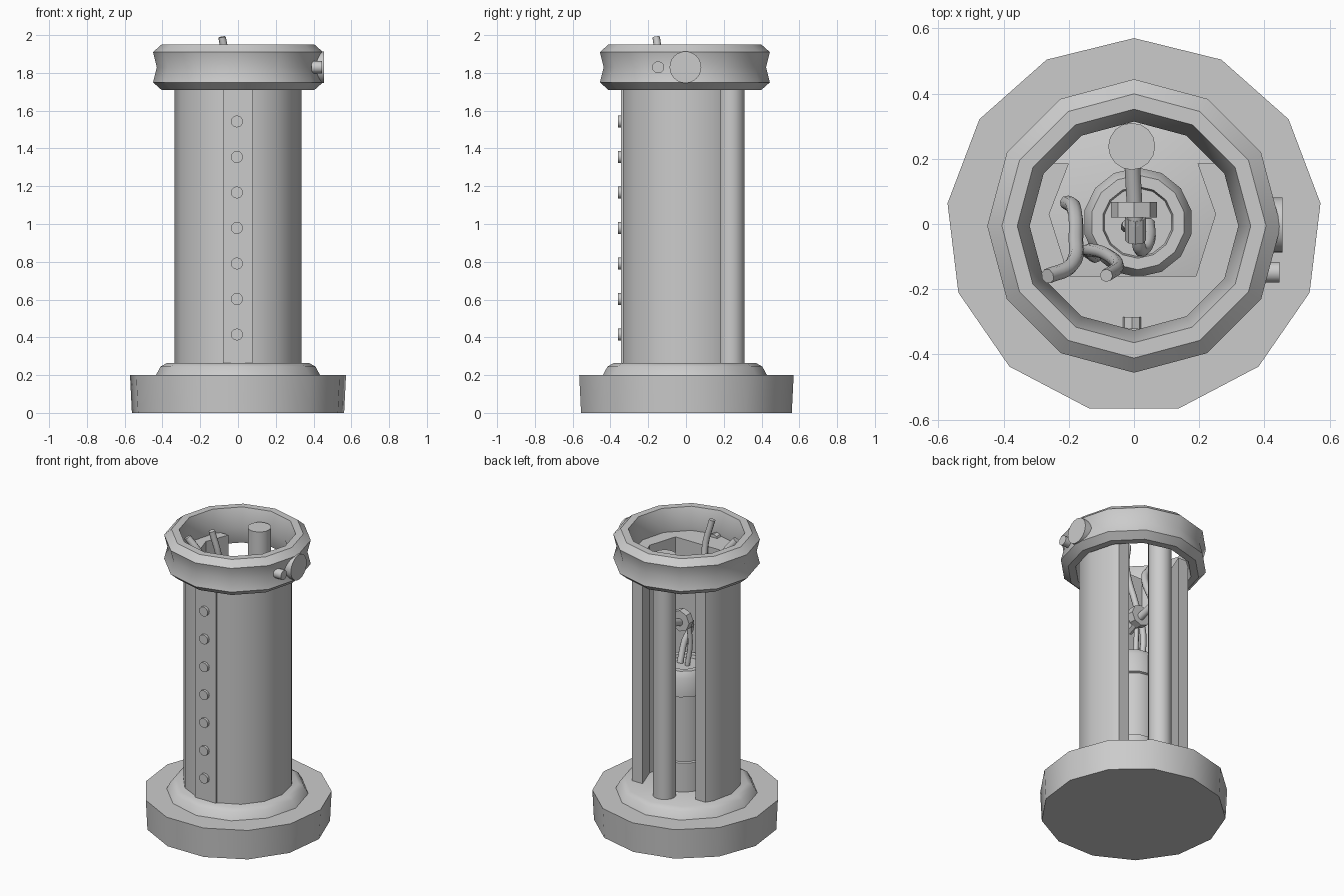
import bpy, bmesh, math
from mathutils import Vector

cube = bpy.data.objects.get("Cube")
if cube:
    bpy.data.objects.remove(cube, do_unlink=True)

AXIS = Vector((0, -0.006, 0))
GREY = (0.6, 0.6, 0.6, 1)
grey = bpy.data.materials.new("plain grey")
grey.use_nodes = True
grey.diffuse_color = GREY
grey.node_tree.nodes["Principled BSDF"].inputs["Base Color"].default_value = GREY


def finish(obj, angle=35):
    obj.data.materials.append(grey)
    bpy.ops.object.select_all(action='DESELECT')
    obj.select_set(True)
    bpy.context.view_layer.objects.active = obj
    bpy.ops.object.shade_smooth_by_angle(angle=math.radians(angle))
    return obj


def from_bmesh(name, bm, location=(0, 0, 0)):
    bmesh.ops.recalc_face_normals(bm, faces=bm.faces)
    mesh = bpy.data.meshes.new(name)
    bm.to_mesh(mesh)
    bm.free()
    obj = bpy.data.objects.new(name, mesh)
    obj.location = location
    bpy.context.collection.objects.link(obj)
    return finish(obj)


def lathe(name, profile, sides, location=AXIS, closed=False):
    """Spin (radius, height) points about z, first corner towards the back."""
    bm = bmesh.new()
    rings = []
    for r, z in profile:
        rings.append([bm.verts.new((r * math.sin(math.tau * i / sides),
                                    r * math.cos(math.tau * i / sides), z))
                      for i in range(sides)])
    pairs = list(zip(rings, rings[1:]))
    if closed:
        pairs.append((rings[-1], rings[0]))
    else:
        bm.faces.new(rings[0])
        bm.faces.new(rings[-1])
    for a, b in pairs:
        for i in range(sides):
            j = (i + 1) % sides
            bm.faces.new((a[i], a[j], b[j], b[i]))
    return from_bmesh(name, bm, location)


def rod(name, start, end, radius, sides=12):
    start, end = Vector(start), Vector(end)
    along = end - start
    bpy.ops.mesh.primitive_cylinder_add(vertices=sides, radius=radius,
                                        depth=along.length, location=(start + end) / 2)
    obj = bpy.context.object
    obj.name = name
    obj.rotation_euler = along.to_track_quat('Z', 'Y').to_euler()
    return finish(obj)


def hose(name, points, radius):
    curve = bpy.data.curves.new(name, 'CURVE')
    curve.dimensions = '3D'
    curve.bevel_depth = radius
    curve.bevel_resolution = 2
    curve.use_fill_caps = True
    curve.resolution_u = 5
    spline = curve.splines.new('BEZIER')
    spline.bezier_points.add(len(points) - 1)
    for bp, p in zip(spline.bezier_points, points):
        bp.co = p
        bp.handle_left_type = bp.handle_right_type = 'AUTO'
    obj = bpy.data.objects.new(name, curve)
    bpy.context.collection.objects.link(obj)
    bpy.ops.object.select_all(action='DESELECT')
    obj.select_set(True)
    bpy.context.view_layer.objects.active = obj
    bpy.ops.object.convert(target='MESH')
    return finish(bpy.context.object, 50)


# Base slab and stepped foot
lathe("base", [(0.566, 0), (0.576, 0.2)], 13)
lathe("foot_flange", [(0.44, 0.19), (0.41, 0.245), (0.375, 0.265)], 12)

# Thick casing, open at the back
R, BACK = 0.335, 0.185
step = 180 / 7
end_angle = math.degrees(math.asin((BACK - AXIS.y) / R))
angles = [end_angle] + [step * k for k in range(1, -7, -1)]
angles += [-180 - step * k for k in range(0, 2)] + [-180 - end_angle]
angles = sorted(set(angles), reverse=True)
outline = [(R * math.cos(math.radians(a)), R * math.sin(math.radians(a)) + AXIS.y)
           for a in angles]
outline += [(-0.2, BACK), (-0.26, 0.03), (-0.2, -0.16),
            (0.19, -0.16), (0.25, 0.03), (0.195, BACK)]
bm = bmesh.new()
floor = bm.faces.new([bm.verts.new((x, y, 0.255)) for x, y in outline])
extruded = bmesh.ops.extrude_face_region(bm, geom=[floor], use_keep_orig=True)
bmesh.ops.translate(bm, vec=(0, 0, 1.545),
                    verts=[v for v in extruded["geom"] if isinstance(v, bmesh.types.BMVert)])
from_bmesh("casing", bm)

# Flat front strip with a row of buttons
bm = bmesh.new()
bmesh.ops.create_cube(bm, size=1)
bmesh.ops.scale(bm, vec=(0.155, 0.02, 1.47), verts=bm.verts)
from_bmesh("front_strip", bm, (-0.002, -0.333, 0.99))
for i in range(7):
    z = 0.415 + 0.188 * i
    rod(f"button_{i + 1}", (-0.006, -0.3, z), (-0.006, -0.36, z), 0.032)
rod("top_stud", (-0.006, -0.285, 1.79), (-0.006, -0.322, 1.79), 0.032, 8)

# Collar at the top, pinched inside and out
collar = [(0.405, 1.71), (0.45, 1.75), (0.43, 1.83), (0.45, 1.91), (0.405, 1.95),
          (0.358, 1.95), (0.32, 1.83), (0.358, 1.71)]
lathe("collar", collar, 12, closed=True)

# Dial and small knob on the left of the collar
rod("dial", (0.4, -0.003, 1.83), (0.456, -0.003, 1.83), 0.084, 24)
rod("small_knob", (0.39, -0.148, 1.83), (0.446, -0.148, 1.83), 0.032)

# Post in the open back
rod("back_post", (-0.007, 0.238, 0.255), (-0.007, 0.238, 1.885), 0.072, 16)

# Inner tank with raised bands
tank = [(0.165, 0.255), (0.165, 0.46), (0.155, 0.465), (0.155, 0.9), (0.168, 0.905),
        (0.168, 1.03), (0.145, 1.07), (0.11, 1.07), (0.105, 1.05)]
lathe("tank", tank, 14, (0.012, 0.005, 0))

# Valve wheel with its pipe and elbow
rod("valve_pipe", (-0.005, 0.18, 1.4), (0.005, 0.0, 1.34), 0.024)
rod("valve_wheel", (0, 0.068, 1.37), (0, 0.02, 1.37), 0.07, 8)
rod("valve_nut", (0.005, 0.02, 1.34), (0.005, -0.05, 1.31), 0.032, 8)
hose("valve_hose", [(0.01, -0.03, 1.32), (0.02, -0.08, 1.27),
                    (0.045, -0.05, 1.18), (0.045, 0.0, 1.05)], 0.02)
hose("drop_hose", [(-0.02, 0.0, 1.32), (-0.025, -0.01, 1.2), (-0.01, 0.0, 1.05)], 0.016)

# Loose hoses rising out of the casing
hose("left_hose", [(-0.265, -0.16, 1.9), (-0.195, -0.13, 1.8), (-0.178, -0.04, 1.6),
                   (-0.185, 0.05, 1.4), (-0.205, 0.065, 1.25)], 0.023)
hose("front_hose", [(-0.085, -0.158, 1.99), (-0.05, -0.13, 1.8), (-0.09, -0.09, 1.55),
                    (-0.14, -0.08, 1.35), (-0.12, -0.1, 1.05)], 0.02)
